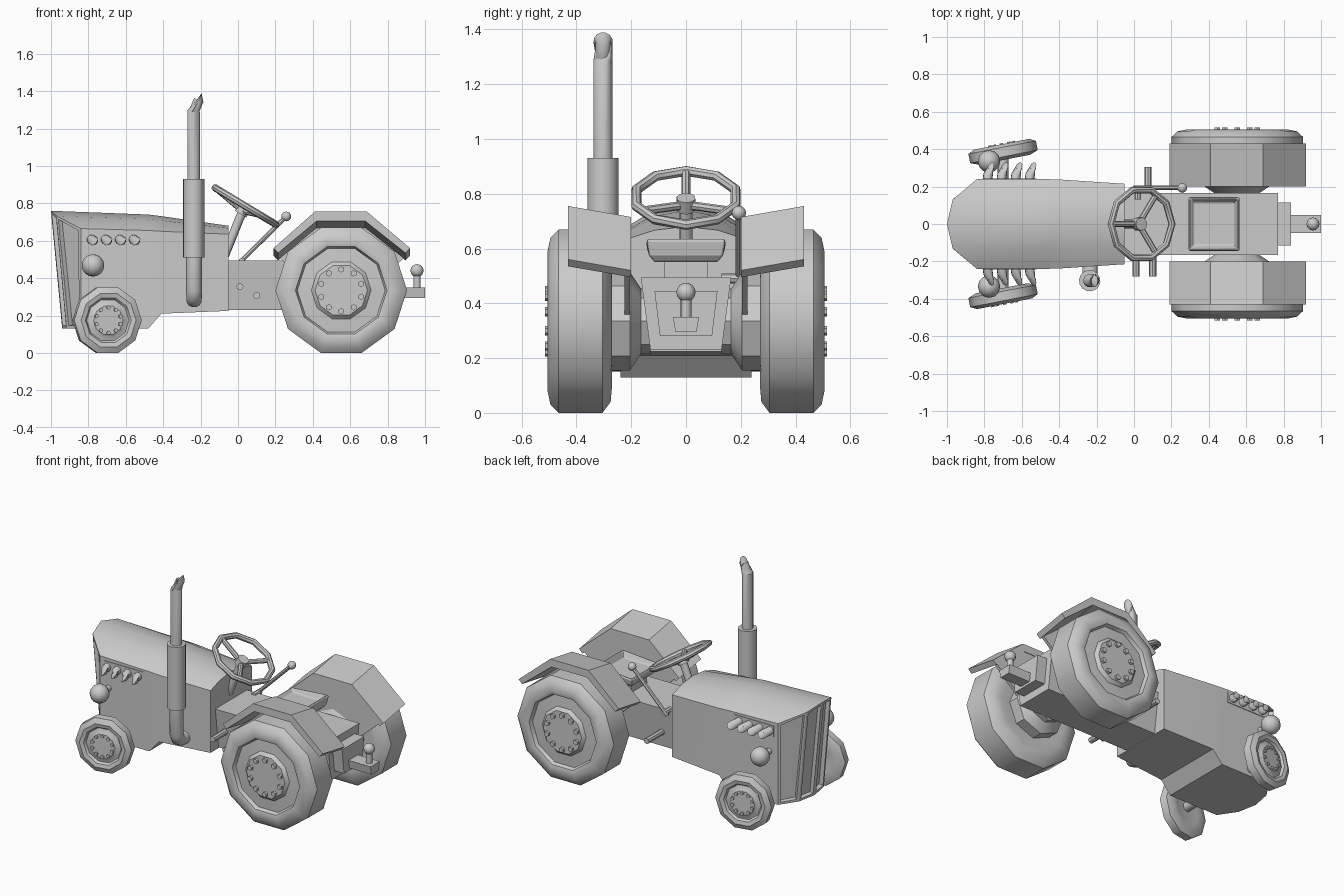
import bpy, bmesh
from math import sin, cos, pi, radians
from mathutils import Vector, Matrix

if "Cube" in bpy.data.objects:
    bpy.data.objects.remove(bpy.data.objects["Cube"])


def finish(name, bm, smooth=None):
    bmesh.ops.recalc_face_normals(bm, faces=bm.faces[:])
    me = bpy.data.meshes.new(name)
    bm.to_mesh(me)
    bm.free()
    ob = bpy.data.objects.new(name, me)
    bpy.context.collection.objects.link(ob)
    if smooth:
        bpy.ops.object.select_all(action='DESELECT')
        ob.select_set(True)
        bpy.context.view_layer.objects.active = ob
        bpy.ops.object.shade_smooth_by_angle(angle=radians(smooth))
    return ob


def loft(bm, rings, cap=True, closed=False):
    """Join rings of points with quads."""
    vs = [[bm.verts.new(p) for p in r] for r in rings]
    n = len(vs[0])
    pairs = list(zip(vs, vs[1:])) + ([(vs[-1], vs[0])] if closed else [])
    for a, b in pairs:
        for i in range(n):
            j = (i + 1) % n
            bm.faces.new((a[i], a[j], b[j], b[i]))
    if cap and not closed:
        bm.faces.new(vs[0])
        bm.faces.new(vs[-1])
    return vs


def tube(name, pts, radii, sides=10, cap=True, closed=False):
    """Sweep a round section along points."""
    pts = [Vector(p) for p in pts]
    n = len(pts)
    radii = radii if isinstance(radii, (list, tuple)) else [radii] * n
    rings, side = [], None
    for i, p in enumerate(pts):
        if closed:
            t = pts[(i + 1) % n] - pts[i - 1]
        else:
            a = p - pts[i - 1] if i else Vector()
            b = pts[i + 1] - p if i < n - 1 else Vector()
            t = a.normalized() + b.normalized()
        t.normalize()
        side = t.orthogonal() if side is None else side - t * side.dot(t)
        side.normalize()
        up = t.cross(side)
        rings.append([p + radii[i] * (side * cos(2 * pi * k / sides) + up * sin(2 * pi * k / sides))
                      for k in range(sides)])
    bm = bmesh.new()
    loft(bm, rings, cap, closed)
    return finish(name, bm, 40)


def prism(name, poly_a, poly_b):
    bm = bmesh.new()
    loft(bm, [poly_a, poly_b])
    return finish(name, bm)


def ball(name, loc, r, seg=12):
    bm = bmesh.new()
    bmesh.ops.create_uvsphere(bm, u_segments=seg, v_segments=seg // 2 + 2, radius=r,
                              matrix=Matrix.Translation(loc))
    return finish(name, bm, 40)


def yz_rect(x, wt, wb, z0, z1):
    return [(x, -wb, z0), (x, wb, z0), (x, wt, z1), (x, -wt, z1)]


def wheel(name, loc, s, turn, profile, bolt_r, bolt_size, bolt_y):
    """Ten-sided lathed tyre and rim with a ring of bolts."""
    bm = bmesh.new()
    loft(bm, [[(r * cos(k * pi / 5), s * y, r * sin(k * pi / 5)) for k in range(10)] for y, r in profile])
    for k in range(10):
        a = (k + 0.5) * pi / 5
        m = Matrix.Translation((bolt_r * cos(a), s * bolt_y, bolt_r * sin(a))) @ Matrix.Rotation(pi / 2, 4, 'X')
        bmesh.ops.create_cone(bm, cap_ends=True, segments=6, radius1=bolt_size, radius2=bolt_size,
                              depth=0.035, matrix=m)
    ob = finish(name, bm, 40)
    ob.matrix_world = Matrix.Translation(loc) @ Matrix.Rotation(turn, 4, 'Z')


# Bonnet: crowned cross-sections, with a rounded, leaning nose
T = (-1, -0.54, 0, 0.54, 1)
sections = [  # top x list, bottom x list, half width, edge z, crown z, bottom z
    ((-0.84, -0.97, -1, -0.97, -0.84), (-0.84, -0.915, -0.94, -0.915, -0.84), 0.24, 0.665, 0.76, 0.13),
    ((-0.48,) * 5, (-0.48,) * 5, 0.24, 0.655, 0.74, 0.13),
    ((-0.40,) * 5, (-0.41,) * 5, 0.238, 0.65, 0.73, 0.21),
    ((-0.05,) * 5, (-0.05,) * 5, 0.215, 0.635, 0.68, 0.225)]
rings = []
for xt, xb, w, ze, zc, zb in sections:
    rings.append([(x, t * w, ze + (zc - ze) * (1 - t * t)) for x, t in zip(xt, T)]
                 + [(x, t * w, zb) for x, t in reversed(list(zip(xb, T)))])
bm = bmesh.new()
vs = loft(bm, rings, cap=False)
bm.faces.new(vs[-1])
nose = [bm.faces.new((vs[0][i], vs[0][i + 1], vs[0][8 - i], vs[0][9 - i])) for i in range(4)]
bmesh.ops.recalc_face_normals(bm, faces=bm.faces[:])
# Recessed grille panels
bmesh.ops.inset_individual(bm, faces=nose, thickness=0.022, depth=0)
bmesh.ops.inset_individual(bm, faces=nose, thickness=0.004, depth=-0.025)
finish("bonnet", bm, 25)

# Gearbox and rear housing
prism("gearbox", yz_rect(-0.06, 0.165, 0.13, 0.23, 0.495), yz_rect(0.77, 0.165, 0.13, 0.23, 0.495))
prism("rear_housing", yz_rect(0.76, 0.115, 0.095, 0.28, 0.445), yz_rect(0.84, 0.115, 0.095, 0.28, 0.445))

# Tow hitch
prism("hitch_bar", yz_rect(0.83, 0.048, 0.038, 0.295, 0.35), yz_rect(1.0, 0.048, 0.038, 0.295, 0.35))
tube("hitch_pin", [(0.957, 0, 0.34), (0.957, 0, 0.43)], 0.02)
ball("hitch_ball", (0.957, 0, 0.44), 0.035)

REAR = [(0.275, 0.20), (0.27, 0.25), (0.275, 0.31), (0.305, 0.352), (0.465, 0.352), (0.495, 0.32),
        (0.505, 0.27), (0.498, 0.245), (0.475, 0.235), (0.48, 0.16), (0.50, 0.14), (0.50, 0.05)]
FRONT = [(-0.035, 0.10), (-0.042, 0.14), (-0.025, 0.184), (0.025, 0.184), (0.042, 0.15),
         (0.036, 0.125), (0.022, 0.115), (0.028, 0.09), (0.036, 0.08), (0.036, 0.03)]
FENDER = [(0.19, 0.56), (0.41, 0.755), (0.69, 0.755), (0.92, 0.56)]
FENDER_IN = [(0.895, 0.535), (0.68, 0.705), (0.42, 0.705), (0.215, 0.535)]

for s, side in ((-1, "right"), (1, "left")):
    # Wheels and axles
    wheel("rear_wheel_" + side, (0.552, 0, 0.335), s, 0, REAR, 0.112, 0.017, 0.498)
    wheel("front_wheel_" + side, (-0.70, s * 0.385, 0.175), s, radians(11), FRONT, 0.068, 0.011, 0.03)
    tube("rear_axle_" + side, [(0.55, s * 0.13, 0.335), (0.55, s * 0.165, 0.335), (0.55, s * 0.205, 0.335),
                               (0.55, s * 0.29, 0.335)], [0.12, 0.12, 0.18, 0.18], 8)
    tube("front_axle_" + side, [(-0.70, s * 0.2, 0.18), (-0.70, s * 0.37, 0.18)], 0.03)

    # Mudguard sloping inwards, with its inner panel
    prof = FENDER + FENDER_IN
    prism("mudguard_" + side, [(x, s * 0.20, z - 0.04) for x, z in prof],
          [(x, s * 0.43, z) for x, z in prof])
    panel = [(0.22, 0.51), (0.42, 0.69), (0.68, 0.69), (0.89, 0.51), (0.72, 0.36), (0.38, 0.36)]
    prism("mudguard_panel_" + side, [(x, s * 0.205, z) for x, z in panel],
          [(x, s * 0.225, z) for x, z in panel])

    # Headlight on a stalk
    ball("headlight_" + side, (-0.775, s * 0.335, 0.468), 0.06)
    tube("headlight_stalk_" + side, [(-0.775, s * 0.22, 0.468), (-0.775, s * 0.32, 0.468)], 0.02)

    # Manifold plate and four open bent stubs
    prism("manifold_plate_" + side,
          [(x, s * 0.23, z) for x, z in ((-0.81, 0.57), (-0.52, 0.57), (-0.52, 0.642), (-0.81, 0.642))],
          [(x, s * 0.244, z) for x, z in ((-0.81, 0.57), (-0.52, 0.57), (-0.52, 0.642), (-0.81, 0.642))])
    for k in range(4):
        x = -0.775 + 0.075 * k
        tube(f"manifold_stub_{side}_{k + 1}",
             [(x - 0.01, s * 0.225, 0.607), (x - 0.005, s * 0.265, 0.605), (x + 0.01, s * 0.305, 0.595),
              (x + 0.008, s * 0.295, 0.596)], [0.026, 0.026, 0.026, 0.018], 10)

# Exhaust pipe, silencer and angled open tip
tube("exhaust_elbow", [(-0.235, -0.19, 0.285), (-0.235, -0.26, 0.285), (-0.235, -0.29, 0.30),
                       (-0.235, -0.303, 0.335), (-0.235, -0.303, 0.52)], 0.042, 12)
tube("exhaust_silencer", [(-0.237, -0.303, 0.51), (-0.237, -0.303, 0.93)], 0.057, 14)
tube("exhaust_pipe", [(-0.237, -0.303, 0.92), (-0.237, -0.303, 1.29), (-0.208, -0.303, 1.357),
                      (-0.21, -0.303, 1.352), (-0.232, -0.303, 1.30)], [0.035, 0.035, 0.035, 0.027, 0.027], 12)

# Steering wheel: tilted ten-sided ring, three spokes, hub and column
tilt = Matrix.Translation((0.04, 0, 0.785)) @ Matrix.Rotation(radians(31), 4, 'Y')
tube("steering_ring", [tilt @ Vector((0.19 * cos(k * pi / 5), 0.19 * sin(k * pi / 5), 0)) for k in range(10)],
     0.019, 8, closed=True)
for k in range(3):
    a = pi / 3 + k * 2 * pi / 3
    tube(f"steering_spoke_{k + 1}", [tilt @ Vector((0, 0, -0.03)),
                                     tilt @ Vector((0.185 * cos(a), 0.185 * sin(a), 0))], 0.016, 8)
tube("steering_hub", [tilt @ Vector((0, 0, -0.05)), tilt @ Vector((0, 0, 0))], 0.035, 10)
tube("steering_column", [(-0.08, 0, 0.50), tilt @ Vector((0, 0, -0.03))], 0.024, 10)

# Gear lever and foot pegs
tube("gear_lever", [(0.0, 0.193, 0.475), (0.258, 0.193, 0.73)], 0.012, 8)
tube("gear_lever_mount", [(0.02, 0.13, 0.49), (0.02, 0.2, 0.49)], 0.018, 8)
ball("gear_lever_knob", (0.258, 0.193, 0.73), 0.026)
for i, (x, y, z) in enumerate(((0.01, -0.28, 0.355), (0.10, -0.28, 0.307), (0.075, 0.305, 0.33))):
    tube(f"foot_peg_{i + 1}", [(x, y * 0.4, z), (x, y, z)], 0.019, 8)

# Seat: tapered dish on a block
prism("seat_support", yz_rect(0.34, 0.08, 0.08, 0.48, 0.57), yz_rect(0.50, 0.08, 0.08, 0.48, 0.57))


def seat_ring(inset, z, back):
    x0, x1, y = 0.29 + inset, 0.565 - inset, 0.145 - inset
    return [(x0, -y, z), (x1, -y, z + back), (x1, y, z + back), (x0, y, z)]


bm = bmesh.new()
loft(bm, [seat_ring(0.03, 0.55, 0), seat_ring(0.01, 0.575, 0), seat_ring(0, 0.61, 0.02),
          seat_ring(0.012, 0.618, 0.02), seat_ring(0.03, 0.595, 0)])
seat = finish("seat", bm)
bev = seat.modifiers.new("soft_edges", 'BEVEL')
bev.width = 0.008
bev.segments = 2
